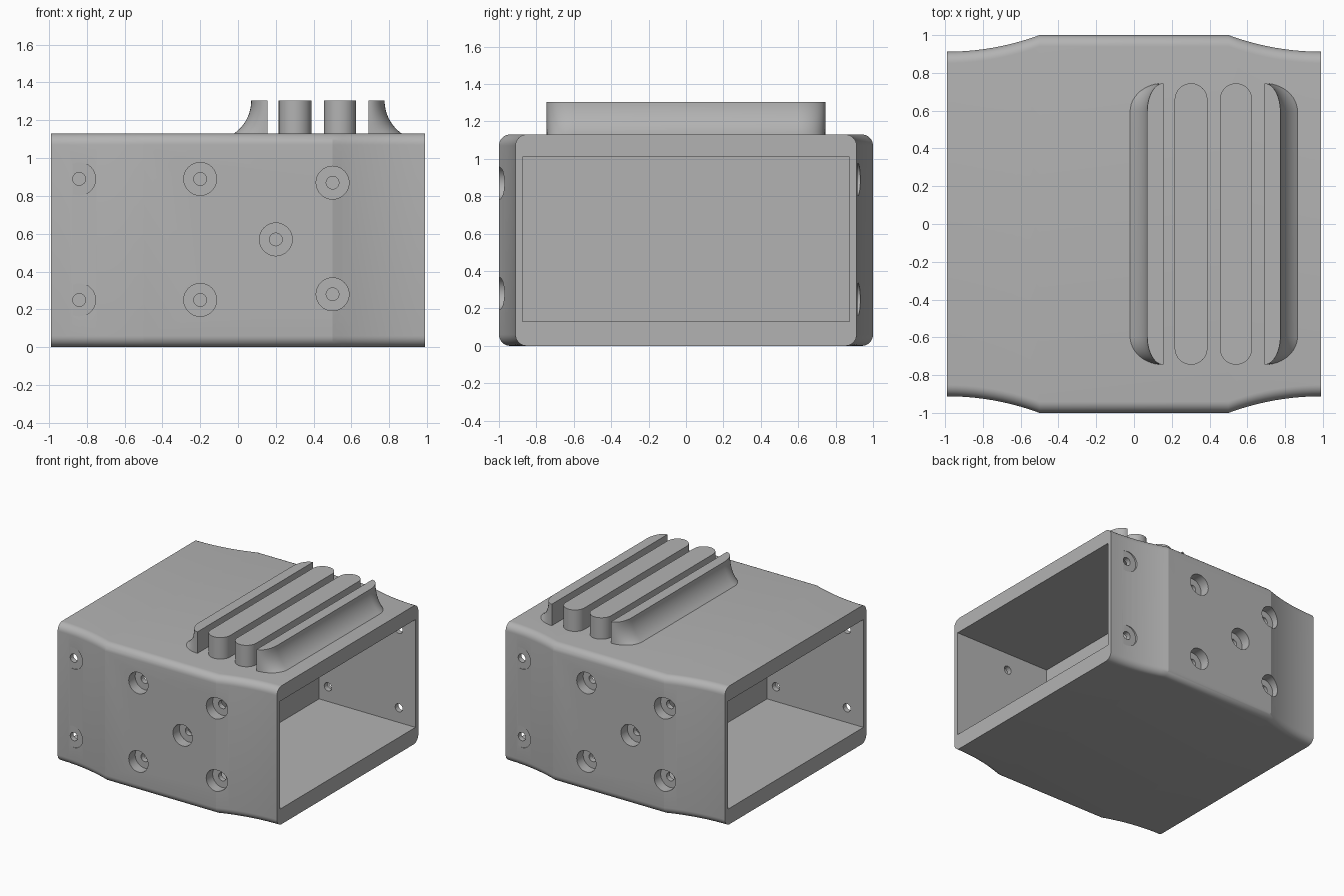
import bpy, bmesh, math
from mathutils import Matrix

if "Cube" in bpy.data.objects:
    bpy.data.objects.remove(bpy.data.objects["Cube"])

grey = bpy.data.materials.new("plain grey")
grey.diffuse_color = (0.45, 0.45, 0.45, 1)
grey.use_nodes = True
grey.node_tree.nodes["Principled BSDF"].inputs["Base Color"].default_value = grey.diffuse_color

HEIGHT, CORNER = 1.13, 0.06
END_X, MID_X, END_Y = 0.99, 0.5, 0.912
ARC = ((END_X - MID_X) ** 2 + (1 - END_Y) ** 2) / (2 * (1 - END_Y))


def finish(bm, name):
    bmesh.ops.recalc_face_normals(bm, faces=bm.faces)
    mesh = bpy.data.meshes.new(name)
    bm.to_mesh(mesh)
    bm.free()
    ob = bpy.data.objects.new(name, mesh)
    bpy.context.collection.objects.link(ob)
    mesh.materials.append(grey)
    return ob


def loft(rings, name):
    """Skin closed rings of points and cap both ends."""
    bm = bmesh.new()
    rows = [[bm.verts.new(p) for p in ring] for ring in rings]
    n = len(rows[0])
    for a, b in zip(rows, rows[1:]):
        for i in range(n):
            j = (i + 1) % n
            bm.faces.new((a[i], a[j], b[j], b[i]))
    bm.faces.new(rows[0])
    bm.faces.new(rows[-1])
    return finish(bm, name)


def smooth(ob, degrees):
    bpy.ops.object.select_all(action='DESELECT')
    ob.select_set(True)
    bpy.context.view_layer.objects.active = ob
    bpy.ops.object.shade_smooth_by_angle(angle=math.radians(degrees))


def half_width(x):
    """Flat in the middle, scooped with a concave arc towards each end."""
    d = END_X - abs(x)
    return 1 if abs(x) <= MID_X else END_Y + ARC - math.sqrt(ARC ** 2 - d * d)


def section(x):
    """Rounded rectangle across the body."""
    w, pts = half_width(x) - CORNER, []
    for k, (sy, z) in enumerate([(1, HEIGHT - CORNER), (-1, HEIGHT - CORNER),
                                 (-1, CORNER), (1, CORNER)]):
        for i in range(9):
            a = math.pi / 2 * (k + i / 8)
            pts.append((x, sy * w + CORNER * math.cos(a), z + CORNER * math.sin(a)))
    return pts


# Housing
side = [MID_X + (END_X - MID_X) * i / 10 for i in range(11)]
housing = loft([section(x) for x in [-x for x in reversed(side)] + side], "housing")


def cut(build, name):
    bm = bmesh.new()
    build(bm)
    cutter = finish(bm, name)
    cutter.hide_render = True
    mod = housing.modifiers.new(name, 'BOOLEAN')
    mod.operation, mod.solver, mod.object = 'DIFFERENCE', 'EXACT', cutter
    bpy.context.view_layer.objects.active = housing
    bpy.ops.object.modifier_apply(modifier=name)
    bpy.data.objects.remove(cutter)


# Open pockets at both ends, leaving a central partition
def pockets(bm):
    for s in (-1, 1):
        m = Matrix.Translation((s * 0.62, 0, 0.57)) @ Matrix.Diagonal((1.0, 1.75, 0.88, 1))
        bmesh.ops.create_cube(bm, size=1, matrix=m)


# Screw holes, repeated on the back by a half turn
HOLES = [(-0.84, 0.89), (-0.84, 0.25), (-0.2, 0.89), (-0.2, 0.25),
         (0.2, 0.57), (0.5, 0.87), (0.5, 0.28)]


def bores(radius, segments, y0, y1):
    def build(bm):
        for s in (1, -1):
            for x, z in HOLES:
                m = (Matrix.Translation((s * x, -s * (y0 + y1) / 2, z))
                     @ Matrix.Rotation(math.pi / 2, 4, 'X'))
                bmesh.ops.create_cone(bm, cap_ends=True, segments=segments, radius1=radius,
                                      radius2=radius, depth=y1 - y0, matrix=m)
    return build


cut(pockets, "pocket_cutter")
cut(bores(0.087, 32, 0.917, 1.1), "counterbore_cutter")
cut(bores(0.034, 16, 0.8, 1.05), "screw_hole_cutter")
smooth(housing, 16)

# Ridges on the top
TOP, BASE, HALF = 1.305, HEIGHT - 0.005, 0.745


def straight_ridge(x, r, name):
    ring = []
    for s in (1, -1):
        for i in range(17):
            a = math.pi * i / 16
            ring.append((x + s * r * math.cos(a), s * (HALF - r + r * math.sin(a))))
    smooth(loft([[(px, py, z) for px, py in ring] for z in (BASE, TOP)], name), 30)


def flared_ridge(x, s, name):
    """Half-round ended ridge whose outer side sweeps out to the base."""
    rings, sweep = [], 0.215
    for i in range(11):
        z = BASE + (TOP - BASE) * i / 10
        w = 0.085 + sweep - math.sqrt(sweep ** 2 - (TOP - z) ** 2)
        ring = []
        for e in (1, -1):
            for k in range(13):
                a = math.pi / 2 * (k if e == 1 else 12 - k) / 12
                ring.append((x + s * w * math.sin(a),
                             e * (HALF - 0.15 + 0.15 * math.cos(a)), z))
        rings.append(ring)
    smooth(loft(rings, name), 30)


flared_ridge(0.155, -1, "left_flared_ridge")
straight_ridge(0.302, 0.087, "left_straight_ridge")
straight_ridge(0.54, 0.085, "right_straight_ridge")
flared_ridge(0.69, 1, "right_flared_ridge")
